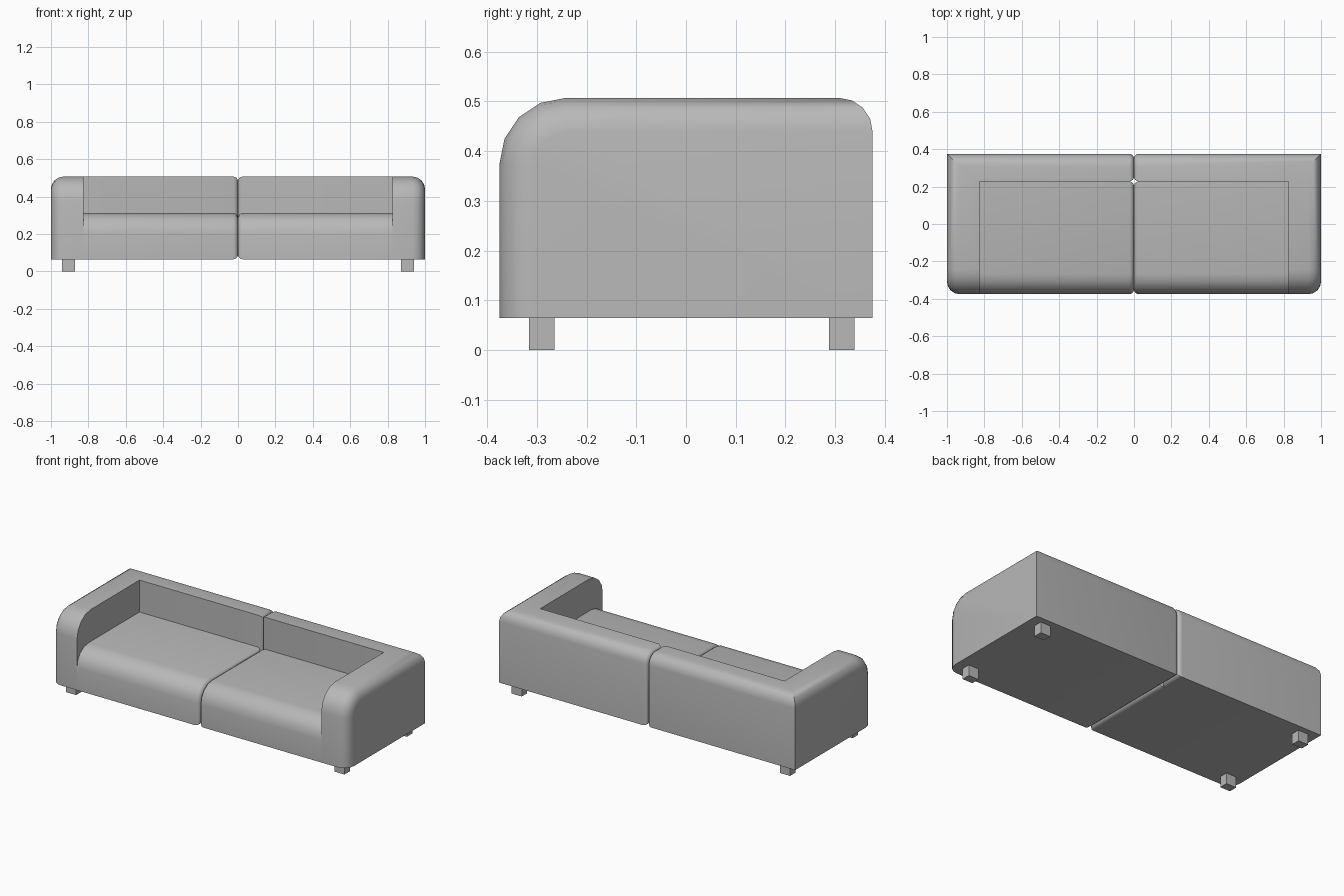
import bpy
import bmesh
import math

cube = bpy.data.objects.get("Cube")
if cube:
    bpy.data.objects.remove(cube, do_unlink=True)

# Overall sizes
HALF, DEPTH, BASE, TOP = 1.0, 0.375, 0.065, 0.507
ARM_X, BACK_Y, SEAT_Z = 0.825, 0.228, 0.312

fabric = bpy.data.materials.new("grey fabric")
fabric.use_nodes = True
GREY = (0.48, 0.48, 0.48, 1)
fabric.diffuse_color = GREY
fabric.node_tree.nodes["Principled BSDF"].inputs["Base Color"].default_value = GREY


def prism(outline, low, high):
    """Extrude an (x, y) outline from low to high."""
    bm = bmesh.new()
    face = bm.faces.new([bm.verts.new((x, y, low)) for x, y in outline])
    new = bmesh.ops.extrude_face_region(bm, geom=[face])["geom"]
    for v in new:
        if isinstance(v, bmesh.types.BMVert):
            v.co.z = high
    bmesh.ops.recalc_face_normals(bm, faces=bm.faces)
    return bm


def box(x0, x1, y0, y1, low, high):
    return prism([(x0, y0), (x1, y0), (x1, y1), (x0, y1)], low, high)


def on(edge, axis, value):
    """True when the whole edge lies on the given plane."""
    return all(abs(v.co[axis] - value) < 1e-4 for v in edge.verts)


def round_edges(bm, rule, radius, segments=4):
    edges = [e for e in bm.edges if rule(e)]
    bmesh.ops.bevel(bm, geom=edges, offset=radius, segments=segments,
                    profile=0.5, affect='EDGES', clamp_overlap=False)


def finish(bm, name, smooth=True):
    """Make the object and mirror it to the other half."""
    mesh = bpy.data.meshes.new(name)
    bmesh.ops.recalc_face_normals(bm, faces=bm.faces)
    bm.to_mesh(mesh)
    bm.free()
    mesh.materials.append(fabric)
    obj = bpy.data.objects.new(name, mesh)
    bpy.context.collection.objects.link(obj)
    mirror = obj.modifiers.new("Mirror", 'MIRROR')
    mirror.use_mirror_merge = False
    if smooth:
        bpy.ops.object.select_all(action='DESELECT')
        obj.select_set(True)
        bpy.context.view_layer.objects.active = obj
        bpy.ops.object.shade_smooth_by_angle(angle=math.radians(35))


def seam(e):
    return on(e, 0, 0)


# Back rest and arm as one L-shaped frame
frame = prism([(0, BACK_Y), (ARM_X, BACK_Y), (ARM_X, -DEPTH),
               (HALF, -DEPTH), (HALF, DEPTH), (0, DEPTH)], BASE, TOP)
round_edges(frame, lambda e: on(e, 1, -DEPTH) and on(e, 2, TOP), 0.133)
round_edges(frame, lambda e: (on(e, 0, HALF) and not on(e, 2, BASE) and not on(e, 1, DEPTH))
            or (on(e, 1, DEPTH) and on(e, 2, TOP)), 0.067)
round_edges(frame, seam, 0.025)
finish(frame, "back_and_arm")

# Seat block with a rounded front
seat = box(0, ARM_X, -DEPTH, BACK_Y, BASE, SEAT_Z)
round_edges(seat, lambda e: on(e, 1, -DEPTH) and on(e, 2, SEAT_Z), 0.11)
round_edges(seat, seam, 0.025)
finish(seat, "seat")

# Block legs
for name, y in (("front_leg", -0.29), ("back_leg", 0.313)):
    finish(box(0.872, 0.94, y - 0.026, y + 0.026, 0, BASE), name, smooth=False)
